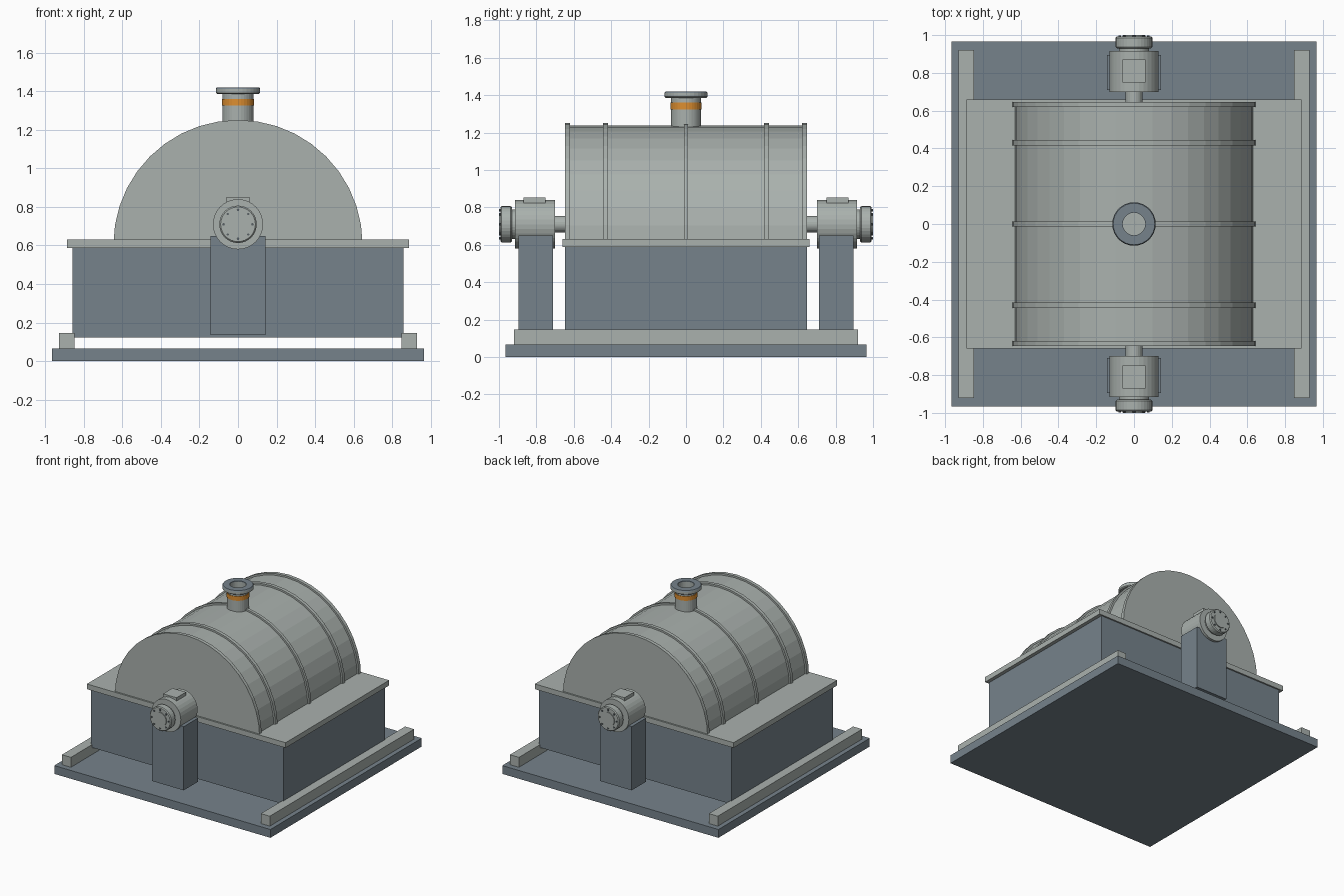
import bpy, bmesh, math
from mathutils import Matrix

if "Cube" in bpy.data.objects:
    bpy.data.objects.remove(bpy.data.objects["Cube"])


def material(name, rgb):
    m = bpy.data.materials.new(name)
    m.diffuse_color = (*rgb, 1)
    m.use_nodes = True
    m.node_tree.nodes["Principled BSDF"].inputs["Base Color"].default_value = m.diffuse_color
    return m


GREY = material("light grey metal", (0.40, 0.44, 0.42))
SLATE = material("slate blue paint", (0.18, 0.225, 0.26))
ORANGE = material("orange band", (0.72, 0.27, 0.03))
DARK = material("dark bolt steel", (0.10, 0.12, 0.13))


def finish(name, bm, mat):
    bmesh.ops.recalc_face_normals(bm, faces=bm.faces)
    me = bpy.data.meshes.new(name)
    bm.to_mesh(me)
    bm.free()
    me.materials.append(mat)
    ob = bpy.data.objects.new(name, me)
    bpy.context.collection.objects.link(ob)
    return ob


def box(name, x, y, z, mat):
    """Box from (min, max) ranges."""
    bm = bmesh.new()
    bmesh.ops.create_cube(bm, size=1)
    for v in bm.verts:
        v.co = [r[0] if c < 0 else r[1] for c, r in zip(v.co, (x, y, z))]
    return finish(name, bm, mat)


def half_drum(name, r, y0, y1, mat, zc=0.605, n=20):
    """Half cylinder lying along y."""
    bm = bmesh.new()
    pts = [(r * math.cos(math.pi * i / n), y0, zc + r * math.sin(math.pi * i / n))
           for i in range(n + 1)]
    f = bm.faces.new([bm.verts.new(p) for p in pts])
    ext = bmesh.ops.extrude_face_region(bm, geom=[f])["geom"]
    for v in ext:
        if isinstance(v, bmesh.types.BMVert):
            v.co.y = y1
    return finish(name, bm, mat)


def lathe(name, profile, mat, matrix=Matrix(), n=32, closed=False):
    """Spin (radius, height) points about local z, then place with matrix."""
    bm = bmesh.new()
    rings = []
    for r, h in profile:
        rings.append([bm.verts.new((r * math.cos(2 * math.pi * i / n),
                                    r * math.sin(2 * math.pi * i / n), h)) for i in range(n)])
    pairs = list(zip(rings, rings[1:]))
    if closed:
        pairs.append((rings[-1], rings[0]))
    else:
        bm.faces.new(rings[0])
        bm.faces.new(rings[-1])
    for a, b in pairs:
        for i in range(n):
            j = (i + 1) % n
            bm.faces.new((a[i], a[j], b[j], b[i]))
    bmesh.ops.transform(bm, matrix=matrix, verts=bm.verts)
    return finish(name, bm, mat)


def span(s, a, b):
    return tuple(sorted((s * a, s * b)))


# Base plate, side rails, vat and its lid plate
box("base_plate", (-0.965, 0.965), (-0.965, 0.965), (0, 0.067), SLATE)
for s, side in ((-1, "left"), (1, "right")):
    box(side + "_rail", span(s, 0.848, 0.928), (-0.92, 0.92), (0.067, 0.147), GREY)
box("vat", (-0.858, 0.858), (-0.648, 0.648), (0.122, 0.59), SLATE)
box("vat_lid", (-0.887, 0.887), (-0.66, 0.66), (0.588, 0.63), GREY)

# Rounded hood with reinforcing hoops
half_drum("hood", 0.632, -0.64, 0.64, GREY)
for y, w in ((-0.633, 0.028), (-0.43, 0.028), (0, 0.024), (0.43, 0.028), (0.633, 0.028)):
    half_drum("hood_hoop", 0.646, y - w / 2, y + w / 2, GREY)

# Outlet pipe on top: open flange with gasket, and coloured band
lathe("outlet_pipe", [(0.08, 1.2), (0.08, 1.388), (0.06, 1.388), (0.06, 1.25)], GREY)
lathe("outlet_band", [(0.078, 1.325), (0.084, 1.325), (0.084, 1.36), (0.078, 1.36)],
      ORANGE, closed=True)
lathe("outlet_flange", [(0.06, 1.386), (0.108, 1.386), (0.115, 1.392), (0.115, 1.412),
                        (0.06, 1.412)], GREY, closed=True)
lathe("flange_gasket", [(0.06, 1.412), (0.115, 1.412), (0.11, 1.42), (0.06, 1.42)],
      SLATE, closed=True)

# Bearing at each end: post, shaft, housing, top pad, cap and bolts
for s, end in ((-1, "front"), (1, "back")):
    # local z points outwards along the drum axis
    place = Matrix.Translation((0, 0, 0.71)) @ Matrix.Rotation(-s * math.pi / 2, 4, 'X')
    box(end + "_post", (-0.142, 0.142), span(s, 0.71, 0.895), (0.136, 0.65), SLATE)
    lathe(end + "_shaft", [(0.045, 0.63), (0.045, 0.71)], GREY, place, 24)
    lathe(end + "_housing", [(0.13, 0.70), (0.13, 0.915)], GREY, place)
    box(end + "_housing_pad", (-0.06, 0.06), span(s, 0.75, 0.87), (0.80, 0.852), GREY)
    lathe(end + "_cap", [(0.08, 0.91), (0.08, 0.93), (0.09, 0.93), (0.097, 0.938),
                         (0.097, 0.986), (0.09, 0.993), (0.058, 0.993), (0.058, 1.0)],
          GREY, place)
    for i in range(8):
        a = i * math.pi / 4
        at = Matrix.Translation((0.075 * math.cos(a), 0.075 * math.sin(a), 0))
        lathe(end + "_cap_bolt", [(0.007, 0.99), (0.007, 0.999)], DARK, place @ at, 6)
